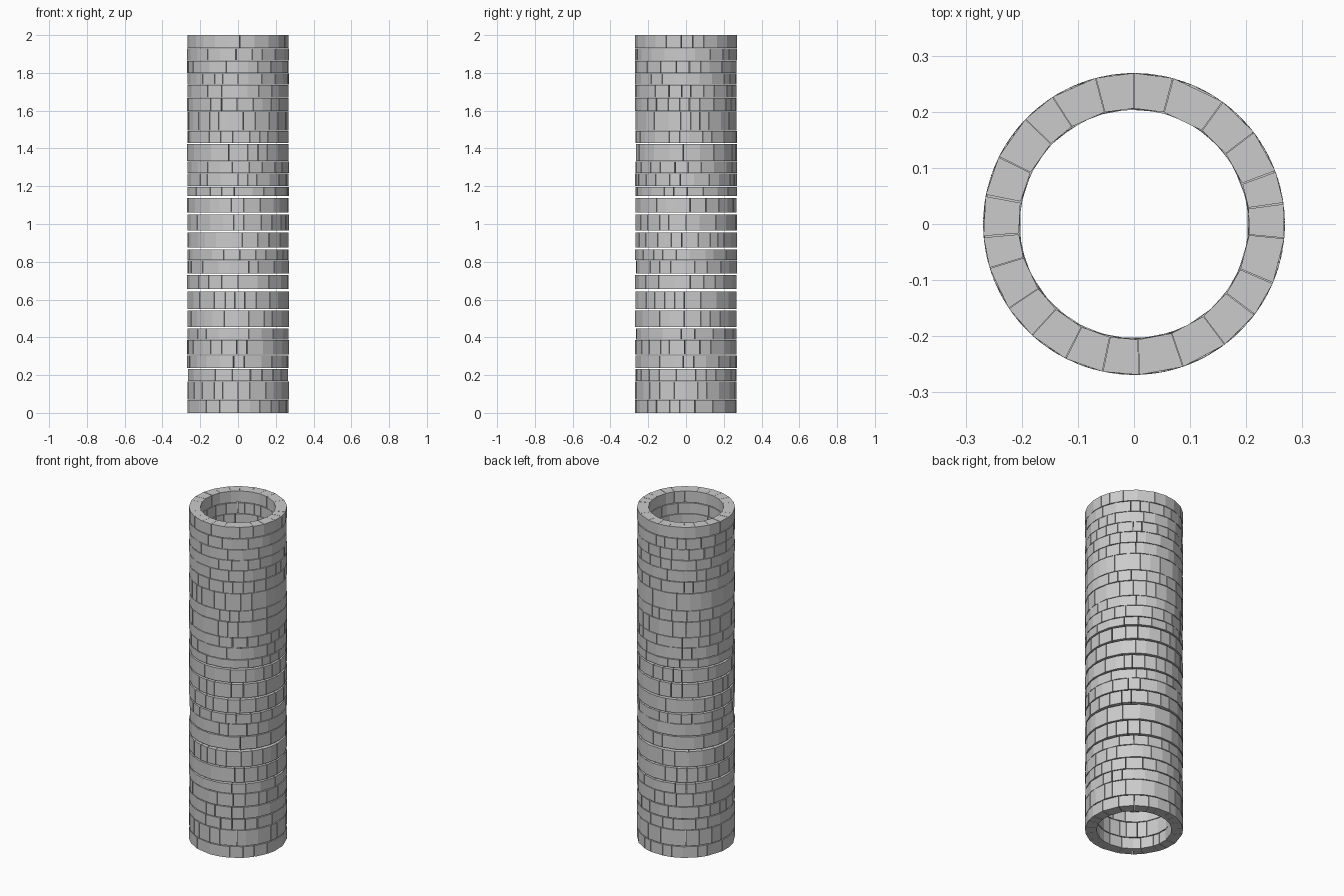
import bpy, bmesh, math, random

if "Cube" in bpy.data.objects:
    bpy.data.objects.remove(bpy.data.objects["Cube"])

random.seed(7)
OUTER, INNER = 0.269, 0.206

# bottom and top height of each course, from the ground up
COURSES = [(0, .067), (.072, .165), (.169, .232), (.237, .305), (.31, .385),
           (.389, .446), (.456, .541), (.55, .642), (.655, .731), (.737, .807),
           (.81, .866), (.875, .955), (.966, 1.05), (1.06, 1.137), (1.147, 1.196),
           (1.2, 1.268), (1.271, 1.33), (1.333, 1.424), (1.428, 1.492),
           (1.495, 1.596), (1.599, 1.666), (1.67, 1.735), (1.738, 1.797),
           (1.8, 1.862), (1.865, 1.928), (1.932, 2.0)]

# joint angles of the visible top course, in degrees
TOP_JOINTS = [-175, -163, -146, -132.5, -117, -102, -88, -71, -53, -37, -23, -5.4,
              7.7, 20.6, 37.4, 54, 75, 90, 104.7, 122.6, 136, 153.5, 169]


def random_joints():
    """Uneven joint angles round one course."""
    widths = [random.uniform(0.65, 1.35) for _ in range(random.randint(21, 25))]
    scale = 360 / sum(widths)
    angle, joints = random.uniform(0, 360), []
    for w in widths:
        joints.append(angle)
        angle += w * scale
    return joints


def add_brick(bm, a0, a1, z0, z1):
    """One wedge-shaped brick with flat faces."""
    corners = [(INNER, a0), (OUTER, a0), (OUTER, a1), (INNER, a1)]
    low, high = ([bm.verts.new((r * math.cos(a), r * math.sin(a), z))
                  for r, a in corners] for z in (z0, z1))
    bm.faces.new(low[::-1])
    bm.faces.new(high)
    for i in range(4):
        j = (i + 1) % 4
        bm.faces.new((low[i], low[j], high[j], high[i]))


def add_course(index, z0, z1, joints):
    bm = bmesh.new()
    for i, a in enumerate(joints):
        b = joints[i + 1] if i + 1 < len(joints) else joints[0] + 360
        gap = random.choice((0.2, 0.3, 0.5, 0.9))      # mortar gap in degrees
        add_brick(bm, math.radians(a + gap / 2), math.radians(b - gap / 2), z0, z1)
    mesh = bpy.data.meshes.new(f"brick_course_{index:02d}")
    bm.to_mesh(mesh)
    bm.free()
    bpy.context.collection.objects.link(bpy.data.objects.new(mesh.name, mesh))


# stacked brick courses forming the hollow round shaft
for n, (z0, z1) in enumerate(COURSES):
    top = n == len(COURSES) - 1
    add_course(n + 1, z0, z1, TOP_JOINTS if top else random_joints())
